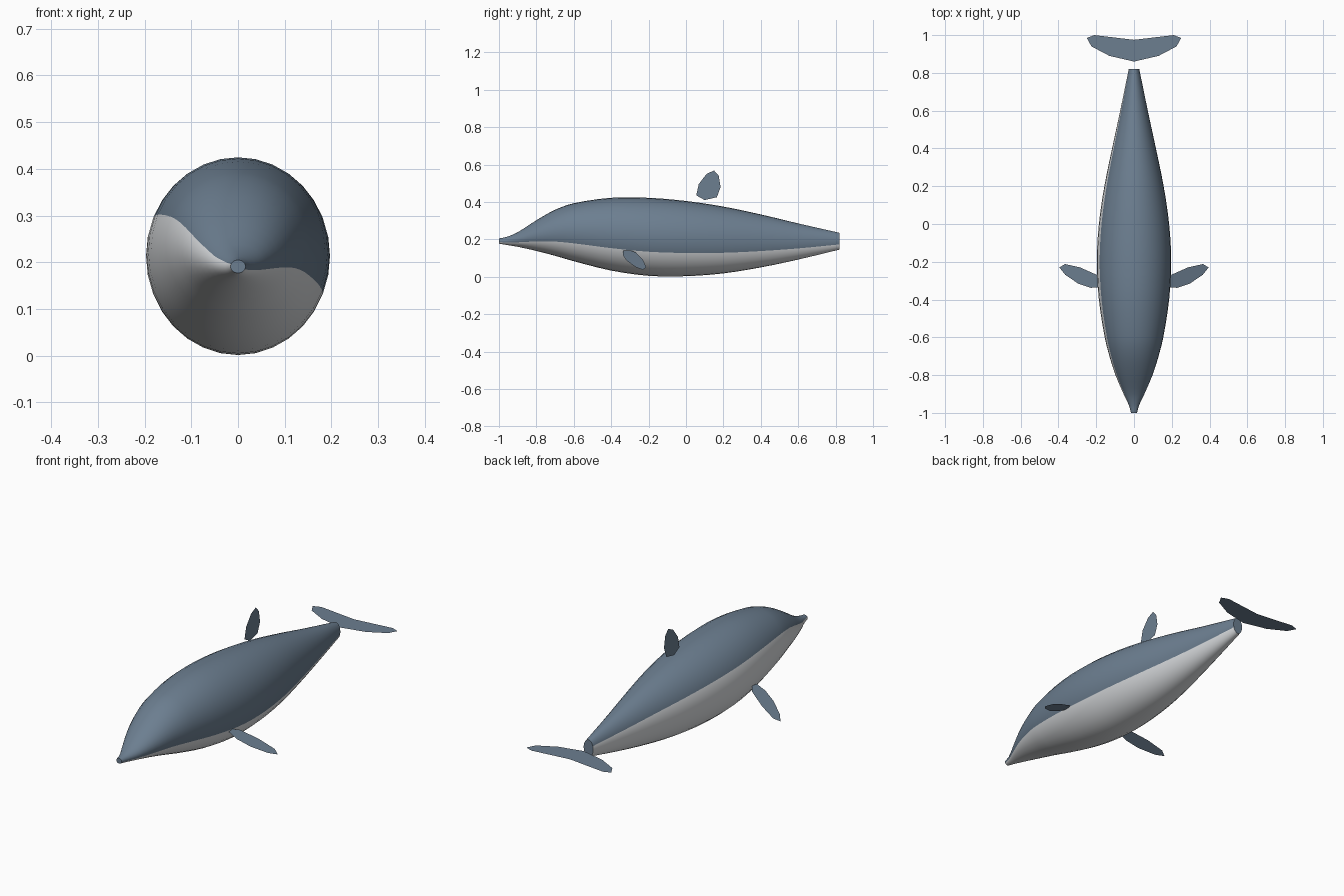
import bpy, bmesh, math

if "Cube" in bpy.data.objects:
    bpy.data.objects.remove(bpy.data.objects["Cube"])


def material(name, rgb):
    m = bpy.data.materials.new(name)
    m.diffuse_color = (*rgb, 1)
    m.use_nodes = True
    m.node_tree.nodes["Principled BSDF"].inputs["Base Color"].default_value = m.diffuse_color
    return m


SKIN = material("slate_skin", (0.15, 0.21, 0.28))
BELLY = material("pale_belly", (0.72, 0.74, 0.76))


def finish(bm, name, mats):
    me = bpy.data.meshes.new(name)
    bm.to_mesh(me)
    bm.free()
    ob = bpy.data.objects.new(name, me)
    bpy.context.collection.objects.link(ob)
    for m in mats:
        me.materials.append(m)
    return ob


def sheet(name, pts):
    """Thin flat fin from an outline."""
    bm = bmesh.new()
    f = bm.faces.new([bm.verts.new(p) for p in pts])
    f.normal_update()
    if f.normal.z < -0.01:
        f.normal_flip()
    return finish(bm, name, [SKIN])


def spline(a, b, c, d, t):
    """Curve through b and c, allowing for uneven station spacing."""
    h = c[0] - b[0]
    out = [b[0] + h * t]
    for k in (1, 2, 3):
        m0 = (c[k] - a[k]) / (c[0] - a[0]) * h
        m1 = (d[k] - b[k]) / (d[0] - b[0]) * h
        out.append((2*t**3 - 3*t**2 + 1) * b[k] + (t**3 - 2*t**2 + t) * m0
                   + (3*t**2 - 2*t**3) * c[k] + (t**3 - t**2) * m1)
    return out


# Body stations: y, top z, bottom z, half width
ST = [(-1.0, 0.205, 0.177, 0.016), (-0.96, 0.213, 0.170, 0.027),
      (-0.9, 0.238, 0.160, 0.055), (-0.8, 0.302, 0.138, 0.098),
      (-0.7, 0.358, 0.112, 0.130), (-0.6, 0.393, 0.083, 0.155),
      (-0.4, 0.422, 0.033, 0.186), (-0.2, 0.422, 0.005, 0.197),
      (0.0, 0.405, 0.003, 0.186), (0.2, 0.375, 0.018, 0.157),
      (0.4, 0.333, 0.050, 0.116), (0.6, 0.285, 0.092, 0.073),
      (0.82, 0.235, 0.145, 0.028)]
N = 32
profile = []
for i in range(len(ST) - 1):
    a, d = ST[max(i - 1, 0)], ST[min(i + 2, len(ST) - 1)]
    profile += [spline(a, ST[i], ST[i + 1], d, t / 3) for t in range(3)]
profile.append(ST[-1])

# Body: lofted rings, pale half slightly rolled to one side
bm = bmesh.new()
rings = []
for y, top, bot, w in profile:
    ring = []
    for j in range(N):
        t = 2 * math.pi * j / N - math.pi / 8
        ring.append(bm.verts.new((w * math.cos(t), y,
                    (top + bot) / 2 + (top - bot) / 2 * math.sin(t))))
    rings.append(ring)
for r0, r1 in zip(rings, rings[1:]):
    for j in range(N):
        k = (j + 1) % N
        f = bm.faces.new((r0[j], r0[k], r1[k], r1[j]))
        f.material_index = 0 if j < N // 2 else 1
bm.faces.new(rings[0])
bm.faces.new(rings[-1])
bmesh.ops.recalc_face_normals(bm, faces=bm.faces[:])
body = finish(bm, "body", [SKIN, BELLY])
bpy.context.view_layer.objects.active = body
body.select_set(True)
bpy.ops.object.shade_smooth_by_angle(angle=math.radians(40))

# Dorsal fin
sheet("dorsal_fin", [(0, y, z) for y, z in
      [(0.055, 0.435), (0.068, 0.495), (0.11, 0.55), (0.15, 0.568),
       (0.175, 0.54), (0.185, 0.48), (0.165, 0.425), (0.10, 0.41)]])

# Tail flukes
half = [(0.13, 0.89), (0.225, 0.94), (0.25, 0.985), (0.21, 1.0)]
outline = ([(0, 0.86)] + half + [(0, 0.975)]
           + [(-x, y) for x, y in reversed(half)])
sheet("tail_flukes", [(x, y, 0.19) for x, y in outline])

# Flippers
leaf = [(0.18, -0.335), (0.23, -0.338), (0.295, -0.316), (0.365, -0.268),
        (0.395, -0.23), (0.365, -0.212), (0.285, -0.23), (0.20, -0.268),
        (0.178, -0.30)]
for side, name in ((1, "right_flipper"), (-1, "left_flipper")):
    sheet(name, [(side * x, y, 0.14 - 0.48 * (x - 0.18)) for x, y in leaf])
